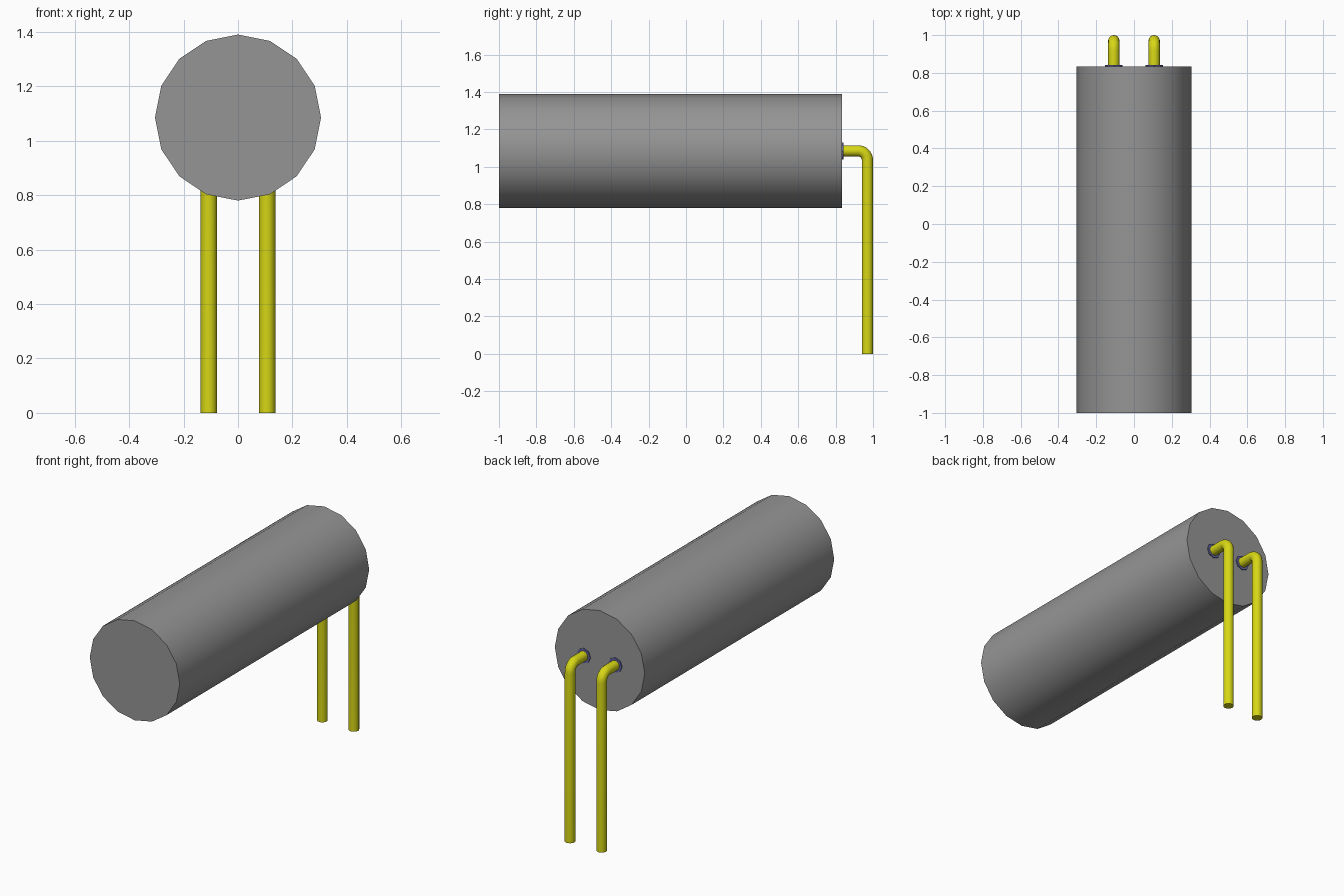
import bpy, bmesh, math
from mathutils import Matrix, Vector

if "Cube" in bpy.data.objects:
    bpy.data.objects.remove(bpy.data.objects["Cube"], do_unlink=True)

AXIS_Z = 1.085     # height of the can's axis
BACK_Y = 0.835     # back face of the can
LEAD_X = 0.107
LEAD_R = 0.03
LEAD_Y = 0.97      # where the leads hang down
BEND_R = 0.05


def material(name, rgb):
    mat = bpy.data.materials.new(name)
    mat.use_nodes = True
    mat.diffuse_color = (*rgb, 1)
    mat.node_tree.nodes["Principled BSDF"].inputs["Base Color"].default_value = (*rgb, 1)
    return mat


GREY = material("can grey", (0.30, 0.30, 0.30))
YELLOW = material("lead yellow", (0.68, 0.68, 0.008))
BLUE = material("seal blue", (0.13, 0.13, 0.36))


def finish(name, bm, mat):
    bmesh.ops.recalc_face_normals(bm, faces=bm.faces)
    mesh = bpy.data.meshes.new(name)
    bm.to_mesh(mesh)
    bm.free()
    mesh.materials.append(mat)
    obj = bpy.data.objects.new(name, mesh)
    bpy.context.collection.objects.link(obj)
    bpy.ops.object.select_all(action='DESELECT')
    obj.select_set(True)
    bpy.context.view_layer.objects.active = obj
    bpy.ops.object.shade_smooth_by_angle(angle=math.radians(35))


def cylinder_y(name, x, y0, y1, radius, sides, mat):
    """Capped cylinder lying along y, with a corner at the top."""
    bm = bmesh.new()
    place = Matrix.Translation((x, (y0 + y1) / 2, AXIS_Z)) @ Matrix.Rotation(math.pi / 2, 4, 'X')
    bmesh.ops.create_cone(bm, cap_ends=True, segments=sides, radius1=radius,
                          radius2=radius, depth=y1 - y0, matrix=place)
    finish(name, bm, mat)


def bent_lead(name, x, sides=16, steps=8):
    """Round wire that leaves the can backwards and turns down."""
    # Stations along the wire: (y, z, turn angle)
    path = [(BACK_Y - 0.01, AXIS_Z, 0)]
    for i in range(steps + 1):
        a = math.pi / 2 * i / steps
        path.append((LEAD_Y - BEND_R + BEND_R * math.sin(a),
                     AXIS_Z - BEND_R + BEND_R * math.cos(a), a))
    path.append((LEAD_Y, 0, math.pi / 2))
    bm = bmesh.new()
    rings = []
    for y, z, a in path:
        across = Vector((0, math.sin(a), math.cos(a)))
        ring = []
        for k in range(sides):
            t = 2 * math.pi * k / sides
            offset = Vector((math.cos(t), 0, 0)) + across * math.sin(t)
            ring.append(bm.verts.new(Vector((x, y, z)) + offset * LEAD_R))
        rings.append(ring)
    for r0, r1 in zip(rings, rings[1:]):
        for k in range(sides):
            n = (k + 1) % sides
            bm.faces.new((r0[k], r0[n], r1[n], r1[k]))
    bm.faces.new(rings[0])
    bm.faces.new(rings[-1])
    finish(name, bm, YELLOW)


# Can body
cylinder_y("can_body", 0, -1, BACK_Y, 0.305, 16, GREY)

# Leads with their insulating seals
for side, sign in (("left", 1), ("right", -1)):
    cylinder_y(side + "_seal", sign * LEAD_X, BACK_Y - 0.002, BACK_Y + 0.006, 0.046, 8, BLUE)
    bent_lead(side + "_lead", sign * LEAD_X)
